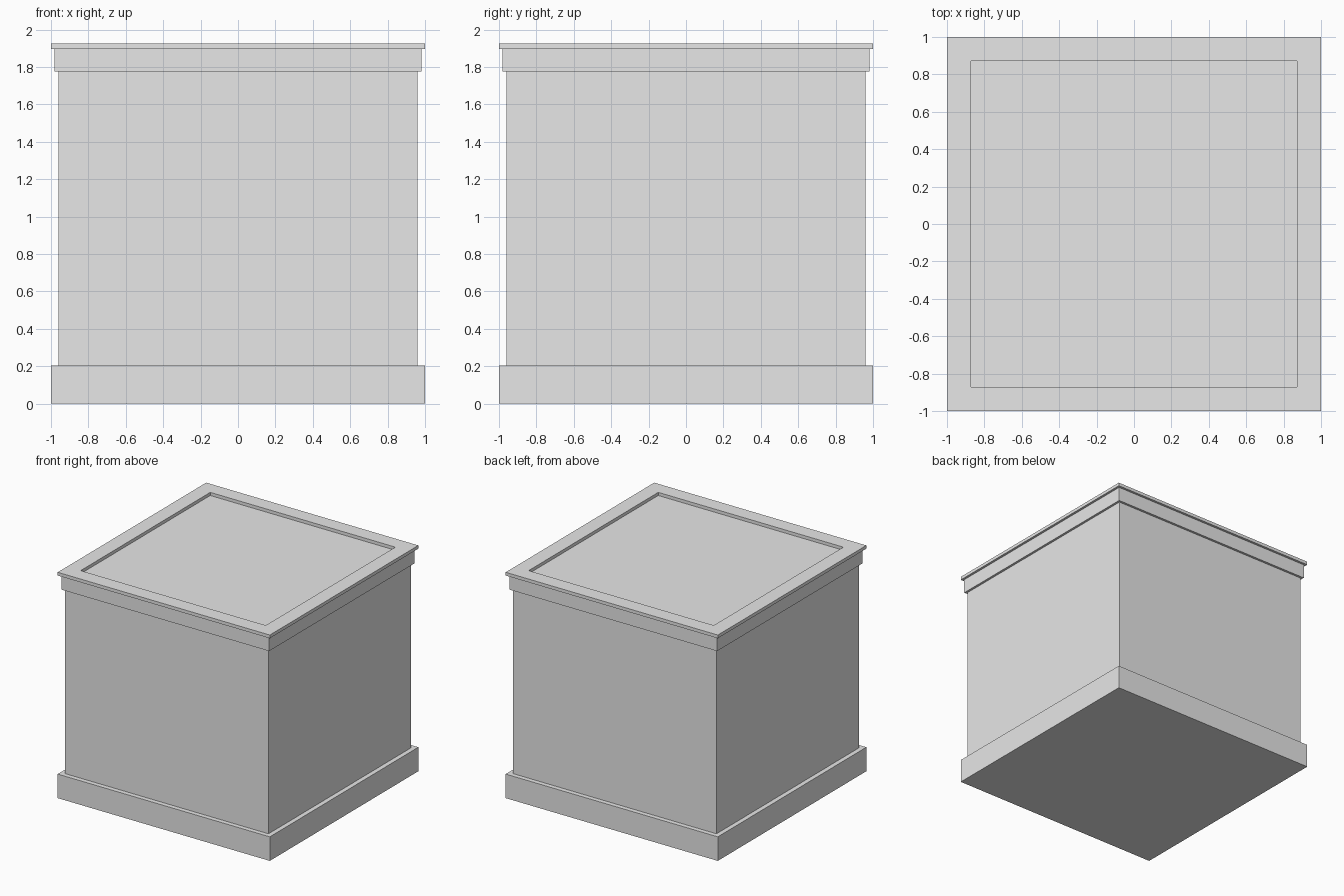
import bpy
import bmesh

cube = bpy.data.objects.get("Cube")
if cube:
    bpy.data.objects.remove(cube, do_unlink=True)

GREY = (0.8, 0.8, 0.8, 1.0)
paint = bpy.data.materials.new("plain_grey")
paint.use_nodes = True
paint.diffuse_color = GREY
paint.node_tree.nodes["Principled BSDF"].inputs["Base Color"].default_value = GREY


def slab(name, half, bottom, top, recess=None):
    """Square block; recess = (half width, depth) sinks a panel in its top."""
    bm = bmesh.new()
    bmesh.ops.create_cube(bm, size=2 * half)
    for v in bm.verts:
        v.co.z = top if v.co.z > 0 else bottom
    if recess:
        lid = max(bm.faces, key=lambda f: f.calc_center_median().z)
        # Border of the frame, then the sunken panel with upright walls
        bmesh.ops.inset_region(bm, faces=[lid], thickness=half - recess[0])
        extruded = bmesh.ops.extrude_discrete_faces(bm, faces=[lid])
        for v in extruded["faces"][0].verts:
            v.co.z -= recess[1]
    bmesh.ops.recalc_face_normals(bm, faces=bm.faces)
    mesh = bpy.data.meshes.new(name)
    bm.to_mesh(mesh)
    bm.free()
    mesh.materials.append(paint)
    obj = bpy.data.objects.new(name, mesh)
    bpy.context.collection.objects.link(obj)
    return obj


# Plinth, main block, moulding and the framed top
slab("base_plinth", 1.0, 0.0, 0.205)
slab("main_body", 0.96, 0.205, 1.775)
slab("top_moulding", 0.98, 1.775, 1.897)
slab("top_frame", 1.0, 1.897, 1.925, recess=(0.82, 0.027))
